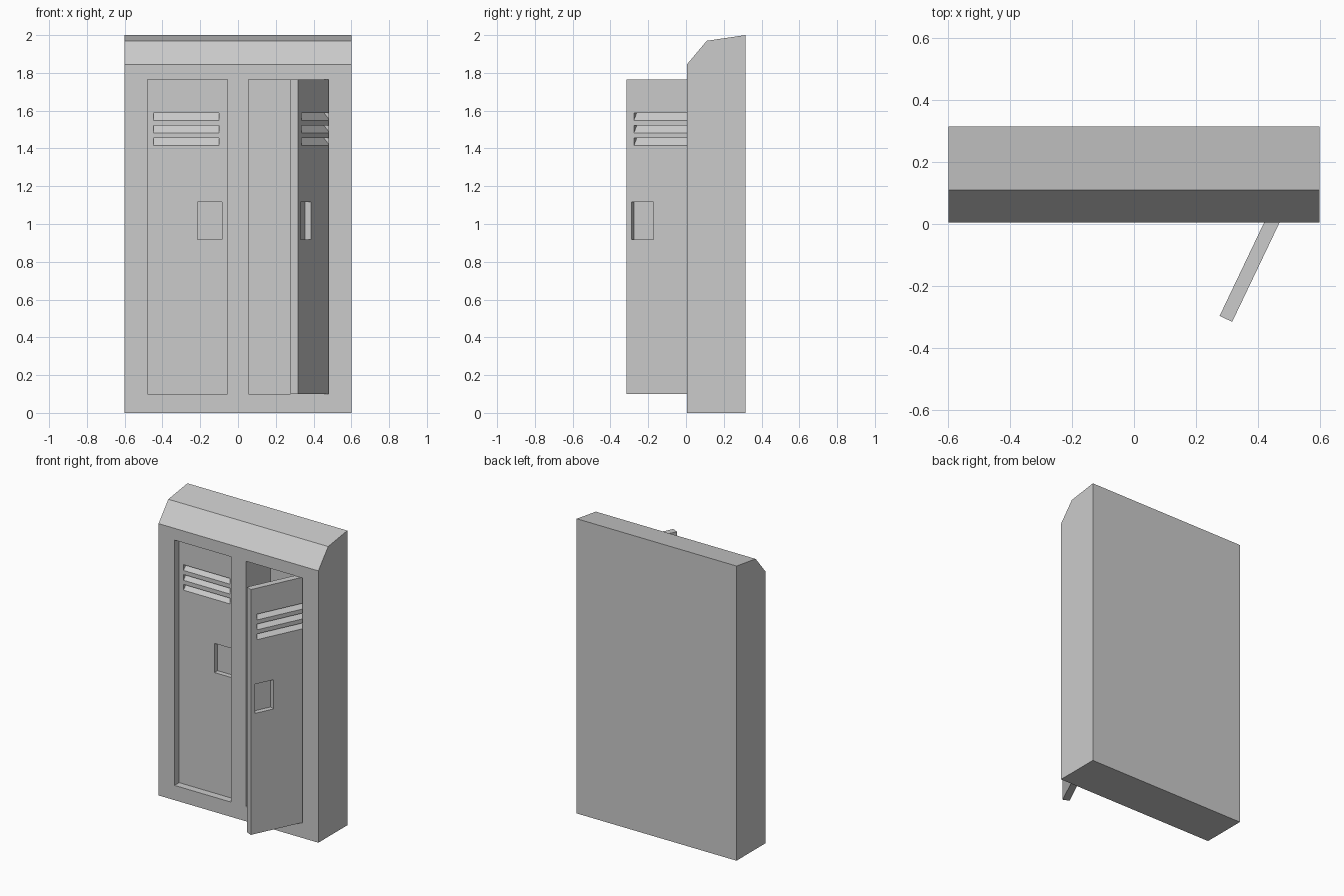
import bpy
import bmesh
import math

default = bpy.data.objects.get("Cube")
if default:
    bpy.data.objects.remove(default, do_unlink=True)

paint = bpy.data.materials.new("grey_paint")
paint.use_nodes = True
grey = (0.6, 0.6, 0.6, 1)
paint.diffuse_color = grey
paint.node_tree.nodes["Principled BSDF"].inputs["Base Color"].default_value = grey


def prism(name, profile, xa, xb):
    """Extrude a (y, z) profile along x from xa to xb."""
    bm = bmesh.new()
    face = bm.faces.new([bm.verts.new((xa, y, z)) for y, z in profile])
    side = bmesh.ops.extrude_face_region(bm, geom=[face])
    verts = [v for v in side["geom"] if isinstance(v, bmesh.types.BMVert)]
    bmesh.ops.translate(bm, vec=(xb - xa, 0, 0), verts=verts)
    bmesh.ops.recalc_face_normals(bm, faces=bm.faces)
    mesh = bpy.data.meshes.new(name)
    bm.to_mesh(mesh)
    bm.free()
    mesh.materials.append(paint)
    obj = bpy.data.objects.new(name, mesh)
    bpy.context.collection.objects.link(obj)
    return obj


def rect(ya, yb, za, zb):
    return [(ya, za), (yb, za), (yb, zb), (ya, zb)]


def cut(obj, cutters):
    """Subtract the cutters, bake the result and delete the cutters."""
    for c in cutters:
        mod = obj.modifiers.new("cut", 'BOOLEAN')
        mod.operation = 'DIFFERENCE'
        mod.solver = 'EXACT'
        mod.object = c
    graph = bpy.context.evaluated_depsgraph_get()
    mesh = bpy.data.meshes.new_from_object(obj.evaluated_get(graph))
    obj.modifiers.clear()
    obj.data = mesh
    for c in cutters:
        bpy.data.objects.remove(c, do_unlink=True)


FRONT, BACK = 0.005, 0.315
BOTTOM, TOP = 0.1, 1.765
HINGE_X, HINGE_Y = 0.48, 0.077
WIDTH, THICK = 0.425, 0.045
SINK = 0.034

# Cabinet with sloped top and two hollow compartments
cabinet = prism("cabinet", [(FRONT, 0), (BACK, 0), (BACK, 2), (0.11, 1.97), (FRONT, 1.845)], -0.6, 0.6)
cut(cabinet, [prism("compartment", rect(-0.1, 0.27, BOTTOM, TOP), s * HINGE_X, s * (HINGE_X - WIDTH))
              for s in (-1, 1)])


def door(name, side, angle):
    """Door panel built from its hinge, with louvres and a handle recess."""
    face = -THICK / 2
    panel = prism(name, rect(face, -face, BOTTOM, TOP), 0, -side * WIDTH)
    cutters = [prism("handle_recess", rect(face - 0.02, face + SINK, 0.918, 1.116), -side * 0.265, -side * 0.395)]
    for i in range(3):
        low = 1.415 + i * 0.067
        high = low + 0.039
        wedge = [(face - 0.02, low), (face, low), (face + SINK, high), (face - 0.02, high)]
        cutters.append(prism("louvre", wedge, -side * 0.033, -side * 0.38))
    cut(panel, cutters)
    panel.location = (side * HINGE_X, HINGE_Y, 0)
    panel.rotation_euler.z = side * math.radians(angle)


door("closed_door", -1, 0)
door("open_door", 1, 64.5)
